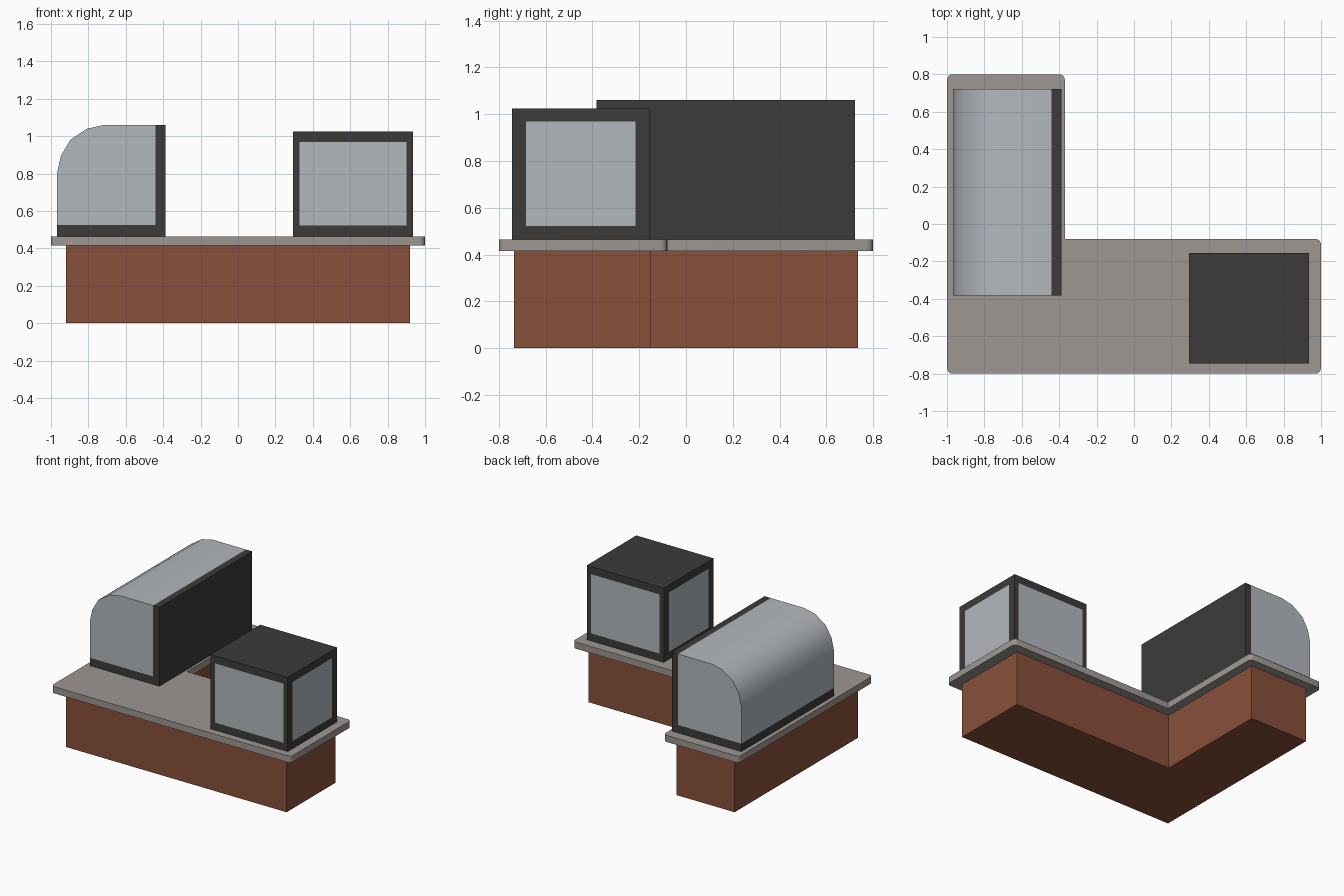
import bpy, bmesh, math
from mathutils import Vector

if "Cube" in bpy.data.objects:
    bpy.data.objects.remove(bpy.data.objects["Cube"])


def mat(name, col):
    m = bpy.data.materials.new(name)
    m.diffuse_color = (*col, 1)
    m.use_nodes = True
    m.node_tree.nodes["Principled BSDF"].inputs["Base Color"].default_value = m.diffuse_color
    return m


BRICK = mat("brick", (0.25, 0.08, 0.042))
STONE = mat("stone", (0.34, 0.31, 0.29))
DARK = mat("dark_metal", (0.045, 0.044, 0.042))
GLASS = mat("glass", (0.45, 0.48, 0.51))


def finish(name, bm, mats, smooth=False):
    bmesh.ops.recalc_face_normals(bm, faces=bm.faces)
    me = bpy.data.meshes.new(name)
    bm.to_mesh(me)
    bm.free()
    for m in mats:
        me.materials.append(m)
    ob = bpy.data.objects.new(name, me)
    bpy.context.collection.objects.link(ob)
    if smooth:
        bpy.ops.object.select_all(action='DESELECT')
        ob.select_set(True)
        bpy.context.view_layer.objects.active = ob
        bpy.ops.object.shade_smooth_by_angle(angle=math.radians(32))
    return ob


def prism(points, vec):
    """Extrude a closed outline along vec."""
    bm = bmesh.new()
    f = bm.faces.new([bm.verts.new(p) for p in points])
    ext = bmesh.ops.extrude_face_region(bm, geom=[f], use_keep_orig=True)
    bmesh.ops.translate(bm, vec=vec, verts=[v for v in ext["geom"] if isinstance(v, bmesh.types.BMVert)])
    return bm


def l_slab(x, y, ix, iy, z0, z1):
    pts = [(-x, -y), (x, -y), (x, iy), (ix, iy), (ix, y), (-x, y)]
    return prism([(a, b, z0) for a, b in pts], (0, 0, z1 - z0))


# L-shaped brick base
finish("brick_base", l_slab(0.92, 0.735, -0.435, -0.15, 0, 0.415), [BRICK])

# Countertop with rounded outer corners and a sharp inner corner
IX, IY = -0.37, -0.08
bm = l_slab(1.0, 0.8, IX, IY, 0.415, 0.465)
corners = []
for e in bm.edges:
    a, b = (v.co for v in e.verts)
    inner = abs(a.x - IX) < 1e-4 and abs(a.y - IY) < 1e-4
    if abs(a.z - b.z) > 0.01 and not inner:
        corners.append(e)
bmesh.ops.bevel(bm, geom=corners, offset=0.03, segments=4, profile=0.5, affect='EDGES')
finish("countertop", bm, [STONE], True)

# Square display case: one shell, cut into frame and glass areas
lo, hi = Vector((0.294, -0.745, 0.465)), Vector((0.936, -0.155, 1.025))
rim = Vector((0.035, 0.06, 0.057))
bm = bmesh.new()
bmesh.ops.create_cube(bm, size=1)
for v in bm.verts:
    v.co = Vector([lo[i] + (v.co[i] + 0.5) * (hi[i] - lo[i]) for i in range(3)])
for i in range(3):
    for c in (lo[i] + rim[i], hi[i] - rim[i]):
        co, no = Vector(), Vector()
        co[i], no[i] = c, 1
        bmesh.ops.bisect_plane(bm, geom=bm.verts[:] + bm.edges[:] + bm.faces[:], plane_co=co, plane_no=no)
for f in bm.faces:
    c = f.calc_center_median()
    inside = [lo[i] + rim[i] < c[i] < hi[i] - rim[i] for i in range(3)]
    f.material_index = int(inside[2] and (inside[0] or inside[1]))
finish("square_display_case", bm, [DARK, GLASS])

# Curved display case: dark L-profile frame and curved glass hood
Y0, Y1 = -0.382, 0.723


def along_y(name, profile, m, smooth=False):
    finish(name, prism([(x, Y0, z) for x, z in profile], (0, Y1 - Y0, 0)), [m], smooth)


along_y("curved_case_frame", [(-0.968, 0.465), (-0.388, 0.465), (-0.388, 1.06),
                              (-0.44, 1.06), (-0.44, 0.525), (-0.968, 0.525)], DARK)
along_y("curved_case_glass", [(-0.44, 0.525), (-0.44, 1.06), (-0.718, 1.06), (-0.807, 1.04),
                              (-0.897, 0.98), (-0.947, 0.895), (-0.968, 0.80), (-0.968, 0.525)],
        GLASS, True)
